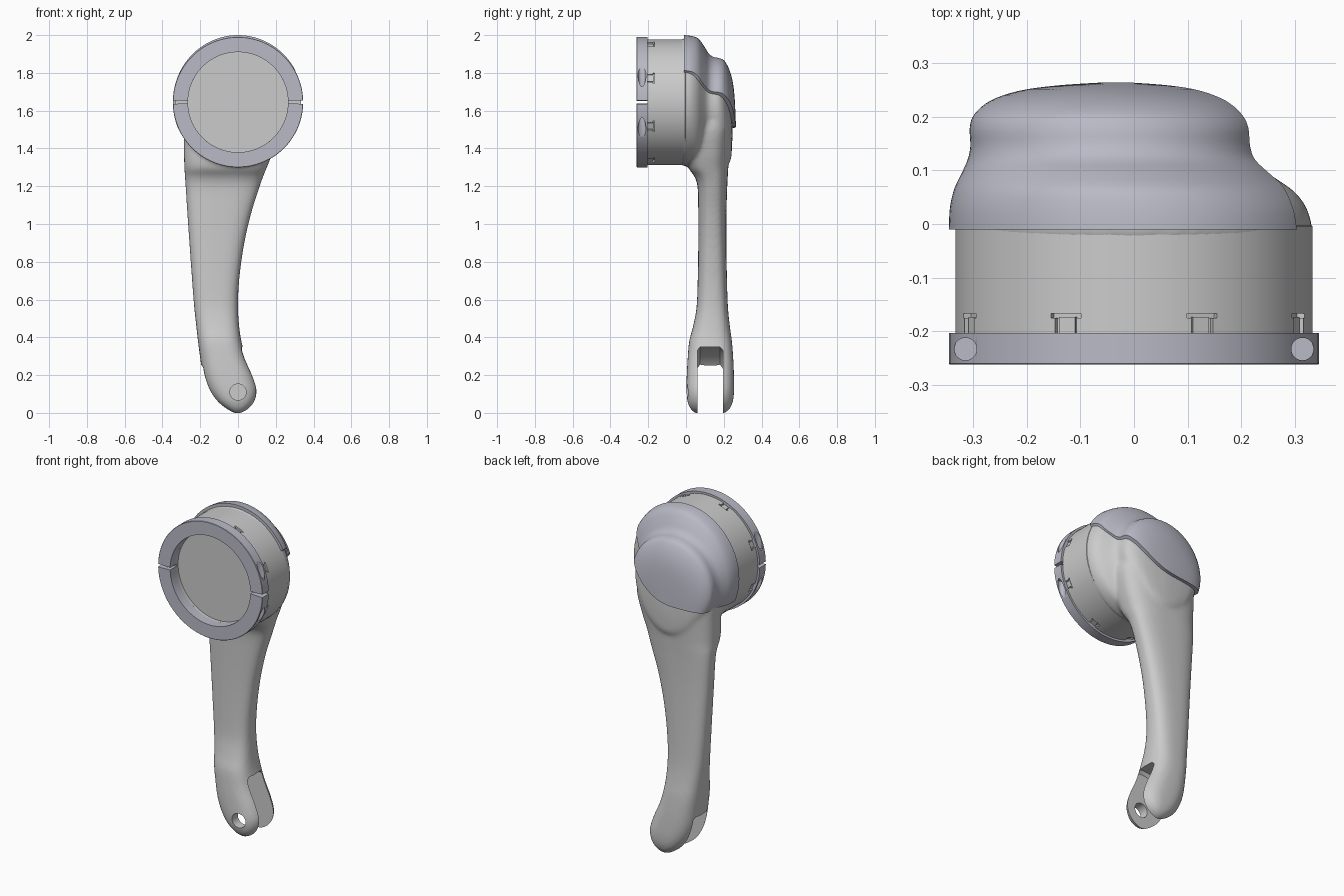
import bpy, bmesh
from math import sin, cos, pi, radians, copysign
from mathutils import Matrix, Vector

if "Cube" in bpy.data.objects:
    bpy.data.objects.remove(bpy.data.objects["Cube"])

HUB = 1.645  # height of the hub axis


def material(name, rgb):
    m = bpy.data.materials.new(name)
    m.diffuse_color = (*rgb, 1)
    m.use_nodes = True
    m.node_tree.nodes["Principled BSDF"].inputs["Base Color"].default_value = m.diffuse_color
    return m


LIGHT = material("light_grey", (0.68, 0.71, 0.70))
BLUE = material("blue_grey", (0.49, 0.49, 0.57))


def spline(rows, steps=4):
    """Catmull-Rom interpolation of rows of numbers."""
    out = []
    for i in range(len(rows) - 1):
        p0, p1, p2 = rows[max(i - 1, 0)], rows[i], rows[i + 1]
        p3 = rows[min(i + 2, len(rows) - 1)]
        for s in range(steps):
            t = s / steps
            out.append([0.5 * (2 * b + (c - a) * t + (2 * a - 5 * b + 4 * c - d) * t * t
                               + (3 * b - a - 3 * c + d) * t ** 3)
                        for a, b, c, d in zip(p0, p1, p2, p3)])
    return out + [list(rows[-1])]


def loft(bm, rings):
    """Skin a list of point rings and cap both ends."""
    vs = [[bm.verts.new(p) for p in r] for r in rings]
    n = len(vs[0])
    for a, b in zip(vs, vs[1:]):
        for i in range(n):
            bm.faces.new((a[i], a[(i + 1) % n], b[(i + 1) % n], b[i]))
    bm.faces.new(vs[0])
    bm.faces.new(vs[-1])


def oval(y, cx, cz, rx, rz, n=96):
    return [(cx + rx * cos(2 * pi * i / n), y, cz + rz * sin(2 * pi * i / n)) for i in range(n)]


def arm_section(z, x0, x1, y0, y1, n=64, e=2 / 2.8):
    pts = []
    for i in range(n):
        c, s = cos(2 * pi * i / n), sin(2 * pi * i / n)
        pts.append(((x0 + x1) / 2 + (x1 - x0) / 2 * copysign(abs(c) ** e, c),
                    (y0 + y1) / 2 + (y1 - y0) / 2 * copysign(abs(s) ** e, s), z))
    return pts


def box(bm, size, matrix):
    bmesh.ops.create_cube(bm, size=1, matrix=matrix @ Matrix.Diagonal((*size, 1)))


def make(name, bm, mat=None):
    bmesh.ops.recalc_face_normals(bm, faces=bm.faces)
    me = bpy.data.meshes.new(name)
    bm.to_mesh(me)
    bm.free()
    ob = bpy.data.objects.new(name, me)
    bpy.context.collection.objects.link(ob)
    if mat:
        me.materials.append(mat)
    return ob


def apply(ob, kind, **props):
    m = ob.modifiers.new(kind, kind)
    for k, v in props.items():
        setattr(m, k, v)
    bpy.context.view_layer.objects.active = ob
    bpy.ops.object.modifier_apply(modifier=m.name)


def cut(ob, bm):
    c = make("cutter", bm)
    c.hide_render = True
    apply(ob, 'BOOLEAN', operation='DIFFERENCE', solver='EXACT', object=c)
    bpy.data.objects.remove(c)


def smooth(ob, angle=35):
    bpy.ops.object.select_all(action='DESELECT')
    ob.select_set(True)
    bpy.context.view_layer.objects.active = ob
    bpy.ops.object.shade_smooth_by_angle(angle=radians(angle))


# stepped dome at the back of the hub: y, centre x, centre z, radius x, radius z
DOME = spline([
    (-0.01, 0, 1.645, .345, .355), (.03, -.004, 1.643, .339, .352),
    (.065, -.012, 1.635, .323, .347), (.095, -.025, 1.625, .296, .318),
    (.12, -.035, 1.62, .275, .283), (.145, -.038, 1.62, .267, .265),
    (.18, -.04, 1.615, .266, .262), (.205, -.042, 1.60, .255, .262),
    (.23, -.042, 1.57, .225, .245), (.248, -.04, 1.53, .175, .22),
    (.258, -.035, 1.50, .11, .16), (.264, -.03, 1.48, .03, .05)])

# arm outline by height: z, left, right, front, back
ARM = spline([
    (-.002, -.025, .02, .05, .205), (.02, -.065, .06, .025, .23),
    (.06, -.115, .094, .008, .248), (.12, -.157, .107, .002, .255),
    (.2, -.186, .083, .004, .254), (.29, -.2, .043, .009, .25),
    (.38, -.212, .018, .017, .243), (.46, -.221, .006, .038, .232),
    (.56, -.232, 0, .056, .222), (.7, -.243, .006, .062, .217),
    (.88, -.256, .03, .065, .214), (1.05, -.268, .068, .065, .214),
    (1.19, -.277, .112, .062, .218), (1.25, -.281, .133, .046, .221),
    (1.3, -.284, .153, .012, .224), (1.38, -.286, .183, 0, .230),
    (1.5, -.285, .213, 0, .238), (1.6, -.275, .2, .01, .232)])

# arm and hub back, fused into one blended body
bm = bmesh.new()
loft(bm, [arm_section(*s) for s in ARM])
loft(bm, [oval(-.04, 0, HUB, .325, .325)] +
     [oval(y * .93, cx, cz, max(rx - .012, .02), max(rz - .016, .03)) for y, cx, cz, rx, rz in DOME])
body = make("arm_body", bm, LIGHT)
apply(body, 'REMESH', mode='VOXEL', voxel_size=.01)
apply(body, 'SMOOTH', factor=.5, iterations=10)

# fork slot, rounded about the pivot
bm = bmesh.new()
loft(bm, [oval(y, 0, .11, r, r) for y, r in ((.06, .222), (.075, .24), (.18, .24), (.195, .222))])
cut(body, bm)
# pivot hole in the front prong
bm = bmesh.new()
loft(bm, [oval(y, 0, .11, .043, .043, 48) for y in (-.1, .1)])
cut(body, bm)
smooth(body)

# back cover, trimmed along its curved seam
bm = bmesh.new()
loft(bm, [oval(*s) for s in DOME])
cover = make("back_cover", bm, BLUE)
seam = spline([(-.45, 1.505), (-.2, 1.508), (-.03, 1.52), (.08, 1.57), (.17, 1.65),
               (.225, 1.71), (.27, 1.76), (.31, 1.82), (.45, 1.90)])
outline = seam + [(.45, 1.0), (-.45, 1.0)]
bm = bmesh.new()
loft(bm, [[(x, y, z) for x, z in outline] for y in (-.4, .5)])
cut(cover, bm)
smooth(cover)

# cylindrical housing with recessed front disc
bm = bmesh.new()
loft(bm, [oval(y, 0, HUB, r, r) for r, y in ((.265, -.187), (.265, -.203), (.333, -.203), (.333, -.004), (.325, .0))])
housing = make("hub_housing", bm, LIGHT)
notches, tabs = bmesh.new(), bmesh.new()
for k in range(8):
    turn = Matrix.Translation((0, 0, HUB)) @ Matrix.Rotation(radians(22.5 + 45 * k), 4, 'Y')
    box(notches, (.06, .008, .03), turn @ Matrix.Translation((0, -.171, .331)))
    box(tabs, (.032, .034, .02), turn @ Matrix.Translation((0, -.19, .317)))
grooves = bmesh.new()
for k in range(8):
    turn = Matrix.Translation((0, 0, HUB)) @ Matrix.Rotation(radians(22.5 + 45 * k), 4, 'Y')
    box(grooves, (.044, .05, .03), turn @ Matrix.Translation((0, -.197, .335)))
cut(housing, notches)
cut(housing, grooves)
smooth(housing)
make("clip_tabs", tabs, LIGHT)

# two clamp ring halves with vertical bolt holes
for name, side in (("clamp_ring_top", 1), ("clamp_ring_bottom", -1)):
    bm = bmesh.new()
    rings = []
    for i in range(65):
        a = radians(1.5 + 177 * i / 64)
        rings.append([(r * cos(a), y, HUB + side * r * sin(a)) for r, y in
                      ((.265, -.203), (.265, -.262), (.343, -.262), (.345, -.26), (.345, -.203))])
    loft(bm, rings)
    ring = make(name, bm, BLUE)
    bm = bmesh.new()
    for x in (-.314, .314):
        loft(bm, [[(x + .021 * cos(t * pi / 16), -.233 + .021 * sin(t * pi / 16), HUB + side * h)
                   for t in range(32)] for h in (.08, .3)])
    cut(ring, bm)
    smooth(ring)
